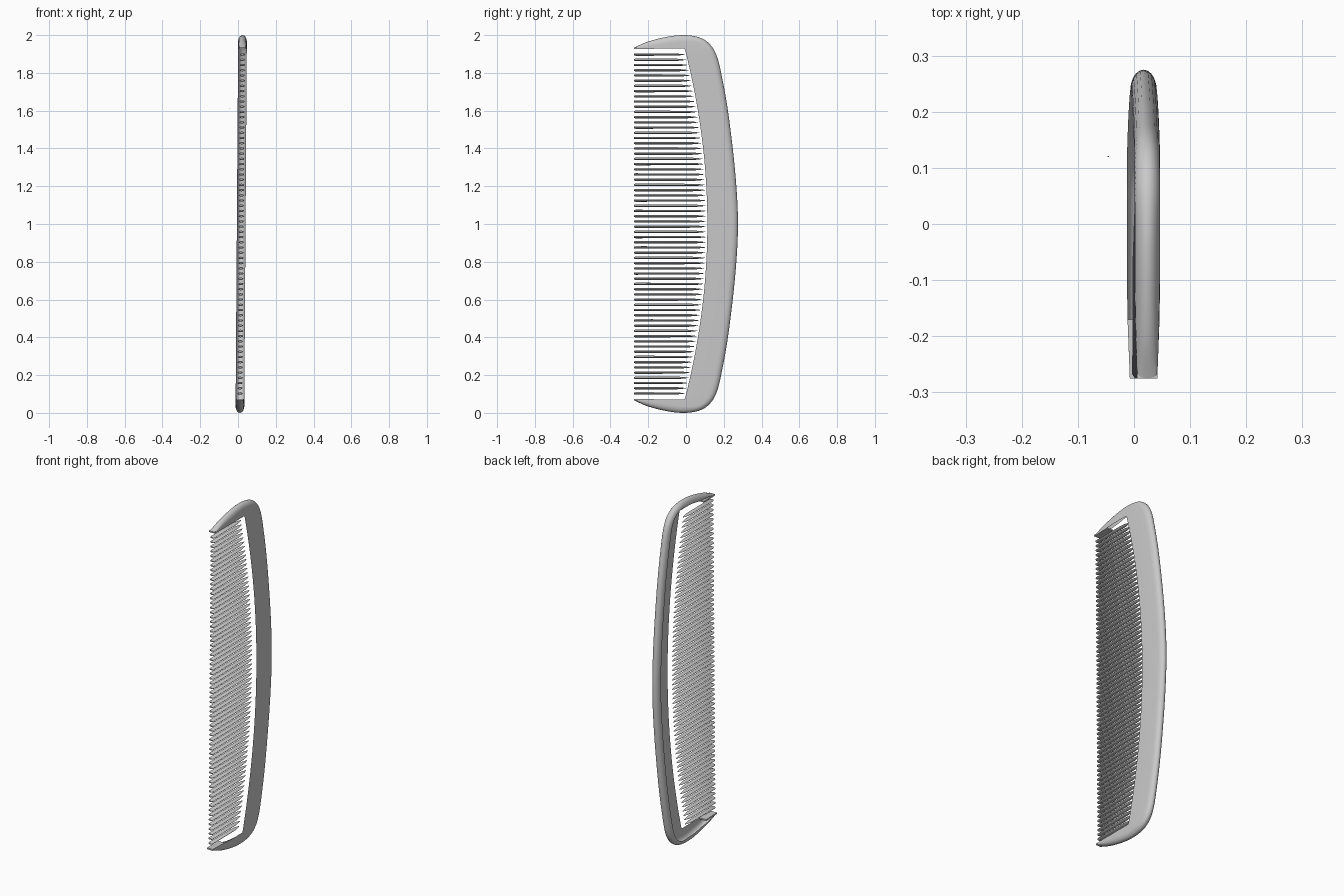
import bpy, bmesh, math
from mathutils import Vector

if "Cube" in bpy.data.objects:
    bpy.data.objects.remove(bpy.data.objects["Cube"])

HALF_T = 0.023      # half thickness of the comb
ARM_D = 0.93        # half distance between the two end arms

grey = bpy.data.materials.new("grey plastic")
grey.diffuse_color = (0.588, 0.588, 0.588, 1)
grey.use_nodes = True
grey.node_tree.nodes["Principled BSDF"].inputs["Base Color"].default_value = grey.diffuse_color


def lean(z):
    """x of the comb's mid plane, which leans slightly."""
    return 0.010 + 0.007 * z


def inner_edge(z):
    """y of the curved inner edge of the spine."""
    return 0.113 - 0.12 * ((z - 1) / ARM_D) ** 2


def finish(bm, name, angle=35):
    me = bpy.data.meshes.new(name)
    bm.to_mesh(me)
    bm.free()
    ob = bpy.data.objects.new(name, me)
    bpy.context.collection.objects.link(ob)
    me.materials.append(grey)
    bpy.ops.object.select_all(action='DESELECT')
    ob.select_set(True)
    bpy.context.view_layer.objects.active = ob
    bpy.ops.object.shade_smooth_by_angle(angle=math.radians(angle))
    return ob


def smooth_path(pts, steps):
    """Catmull-Rom curve through the points."""
    p = [Vector(q) for q in pts]
    p = [2 * p[0] - p[1]] + p + [2 * p[-1] - p[-2]]
    out = []
    for i in range(1, len(p) - 2):
        a, b, c, d = p[i - 1:i + 3]
        for s in range(steps):
            t = s / steps
            out.append(0.5 * (2 * b + (c - a) * t + (2 * a - 5 * b + 4 * c - d) * t * t
                              + (3 * b - a - 3 * c + d) * t ** 3))
    return out + [p[-2]]


# Frame: flat plate on the right, with an outer rim curling over to the left
half = [(-0.275, 1.934), (-0.20, 1.966), (-0.10, 1.991), (-0.01, 2.0), (0.07, 1.988),
        (0.125, 1.953), (0.163, 1.89), (0.19, 1.78), (0.222, 1.6), (0.253, 1.35), (0.27, 1.15)]
outline = smooth_path(half + [(0.275, 1.0)] + [(y, 2 - z) for y, z in reversed(half)], 5)

bm = bmesh.new()
rings = []
for p in outline:
    y, z = p
    if abs(z - 1) > ARM_D:
        q = Vector((min(y, -0.01), 1 + math.copysign(ARM_D - 0.002, z - 1)))
    else:
        q = Vector((inner_edge(z), z))
    gap = (q - p).length
    r = min(0.035, 0.6 * gap)
    t = HALF_T * min(1, 0.75 + 4 * gap)
    c = p + (q - p).normalized() * r
    section = [(t, q)]
    for k in range(11):
        a = math.pi * k / 10
        section.append((t * math.cos(a), c + (p - c) * math.sin(a)))
    rings.append([bm.verts.new((lean(s.y) + x, s.x, s.y)) for x, s in section])
for a, b in zip(rings, rings[1:]):
    for k in range(len(a) - 1):
        bm.faces.new((a[k], a[k + 1], b[k + 1], b[k]))
bmesh.ops.remove_doubles(bm, verts=bm.verts, dist=0.0003)
bmesh.ops.recalc_face_normals(bm, faces=bm.faces)
bm.normal_update()
if sum(f.normal.x * f.calc_area() for f in bm.faces) < 0:
    bmesh.ops.reverse_faces(bm, faces=bm.faces)
finish(bm, "frame")


def add_spindle(bm, z, stations, sides=8):
    """Closed bar along y from (y, half width, half height) stations."""
    rows = []
    for y, w, h in stations:
        rows.append([bm.verts.new((lean(z) + w * math.cos(2 * math.pi * k / sides), y,
                                   z + h * math.sin(2 * math.pi * k / sides)))
                     for k in range(sides)])
    for a, b in zip(rows, rows[1:]):
        for k in range(sides):
            n = (k + 1) % sides
            bm.faces.new((a[k], b[k], b[n], a[n]))
    bm.faces.new(rows[0])
    bm.faces.new(rows[-1][::-1])


# Teeth: slim bars narrowing to a point just short of the spine
bm = bmesh.new()
COUNT = 66
for i in range(COUNT):
    z = 0.103 + i * (1.794 / (COUNT - 1))
    end = inner_edge(z) - 0.009
    add_spindle(bm, z, [(-0.275, 0.009, 0.004), (-0.268, 0.014, 0.0065),
                        (end - 0.05, 0.013, 0.006), (end - 0.025, 0.009, 0.004),
                        (end, 0.002, 0.001)])
bmesh.ops.recalc_face_normals(bm, faces=bm.faces)
finish(bm, "teeth", 50)

# End caps: short strips closing the inner side of each arm tip
for name, z in (("bottom_arm_cap", 1 - ARM_D), ("top_arm_cap", 1 + ARM_D)):
    bm = bmesh.new()
    bmesh.ops.create_cube(bm, size=1)
    for v in bm.verts:
        w = 0.036 if v.co.y < 0 else 0.044
        v.co = (lean(z) + v.co.x * w, -0.2225 + v.co.y * 0.105, z + v.co.z * 0.008)
    finish(bm, name)

# Tiny loose fleck off the left side
bm = bmesh.new()
bmesh.ops.create_cube(bm, size=0.002)
bmesh.ops.translate(bm, verts=bm.verts, vec=(-0.046, 0.12, 1.61))
finish(bm, "fleck")
